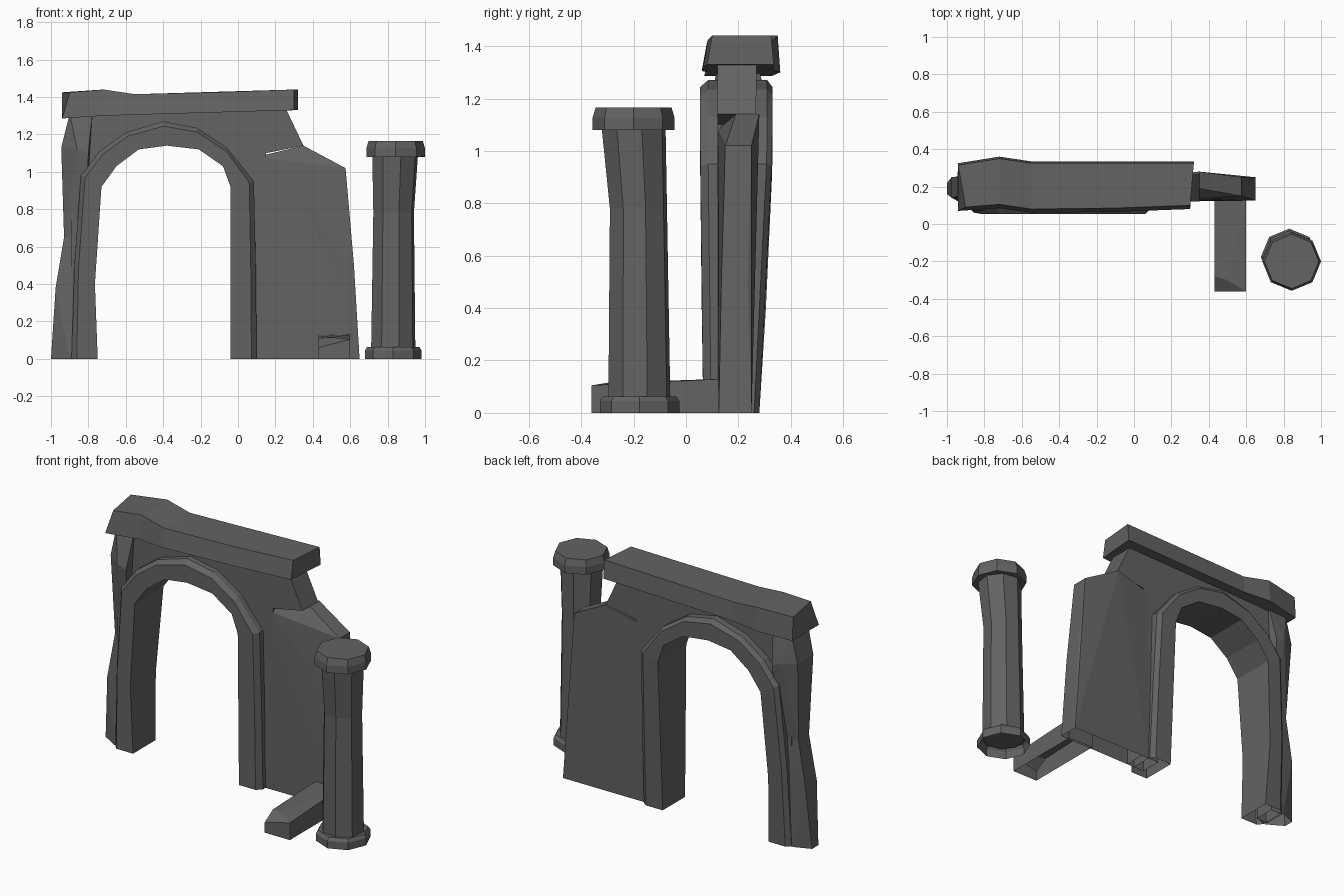
import bpy, bmesh
from math import cos, sin, pi, radians

cube = bpy.data.objects.get("Cube")
if cube:
    bpy.data.objects.remove(cube, do_unlink=True)

stone = bpy.data.materials.new("dark grey stone")
stone.use_nodes = True
GREY = (0.125, 0.125, 0.125, 1)
stone.diffuse_color = GREY
stone.node_tree.nodes["Principled BSDF"].inputs["Base Color"].default_value = GREY


def finish(name, bm):
    """Tidy the mesh, leave its underside open and add it to the scene."""
    bmesh.ops.recalc_face_normals(bm, faces=bm.faces)
    bmesh.ops.dissolve_limit(bm, angle_limit=radians(1), verts=bm.verts, edges=bm.edges)
    ground = [f for f in bm.faces if all(v.co.z < 0.001 for v in f.verts)]
    bmesh.ops.delete(bm, geom=ground, context='FACES_ONLY')
    mesh = bpy.data.meshes.new(name)
    bm.to_mesh(mesh)
    bm.free()
    mesh.materials.append(stone)
    obj = bpy.data.objects.new(name, mesh)
    bpy.context.collection.objects.link(obj)
    return obj


def hewn_block(name, pairs):
    """Convex block from (x, z, front y, back y) edges."""
    bm = bmesh.new()
    for x, z, front, back in pairs:
        for y in {front, back}:
            bm.verts.new((x, y, z))
    result = bmesh.ops.convex_hull(bm, input=bm.verts)
    loose = [v for v in result["geom_interior"] if isinstance(v, bmesh.types.BMVert)]
    bmesh.ops.delete(bm, geom=loose, context='VERTS')
    return finish(name, bm)


def loft(name, rings):
    """Skin a row of closed rings and cap both ends."""
    bm = bmesh.new()
    rows = [[bm.verts.new(p) for p in ring] for ring in rings]
    n = len(rows[0])
    for a, b in zip(rows, rows[1:]):
        for i in range(n):
            j = (i + 1) % n
            bm.faces.new((a[i], a[j], b[j], b[i]))
    bm.faces.new(rows[0])
    bm.faces.new(rows[-1][::-1])
    return finish(name, bm)


def octagon(x, y, z, r, turn=0):
    return [(x + r * cos(turn + i * pi / 4), y + r * sin(turn + i * pi / 4), z)
            for i in range(8)]


# Arch surround: inner and outer outlines, left foot to right foot
inner = [(-.75, 0), (-.765, .4), (-.73, .92), (-.65, 1.03), (-.53, 1.12), (-.38, 1.14),
         (-.21, 1.12), (-.08, 1.03), (-.04, .92), (-.04, .5), (-.04, 0)]
outer = [(-.89, 0), (-.875, .5), (-.84, .98), (-.74, 1.11), (-.6, 1.21), (-.4, 1.27),
         (-.22, 1.235), (-.06, 1.13), (.085, .95), (.095, .5), (.1, 0)]
rings = []
for (xi, zi), (xo, zo) in zip(inner, outer):
    rise = min(zo, 1)
    front, back = .066 - .012 * rise, .28 + .05 * rise
    xm, zm = xi + (xo - xi) * .8, zi + (zo - zi) * .8
    rings.append([(xi, front, zi), (xm, front, zm), (xo, front + .03, zo), (xo, .2, zo),
                  (xo, back - .02, zo), (xm, back, zm), (xi, back, zi)])
loft("arch_surround", rings)

# Wall panel around the arch, its opening hidden behind the surround
middle = [((a + c) / 2, (b + d) / 2) for (a, b), (c, d) in zip(inner, outer)]
outline = middle + [(.15, 0), (.15, 1.1), (.35, 1.14), (.25, 1.35),
                    (-.88, 1.32), (-.9, 1.1), (-.89, .6), (-.9, 0)]
bm = bmesh.new()
face = bm.faces.new([bm.verts.new((x, .12, z)) for x, z in outline])
sides = bmesh.ops.extrude_face_region(bm, geom=[face], use_keep_orig=True)["geom"]
for v in sides:
    if isinstance(v, bmesh.types.BMVert):
        v.co.y = .25 + .015 * v.co.z
finish("wall_panel", bm)

# Broken right end of the wall
hewn_block("broken_wall_end", [
    (.1, 0, .12, .25), (.65, 0, .125, .25), (.1, 1.08, .12, .265), (.3, .6, .12, .26),
    (.35, .87, .125, .265), (.62, .5, .135, .235), (.575, 1.02, .15, .25),
    (.35, 1.14, .19, .28)])

# Rough outer edge of the left pier
hewn_block("left_pier_lower", [
    (-.82, 0, .12, .25), (-.9, 0, .1, .26), (-1, 0, .16, .22), (-.975, .38, .14, .25),
    (-.93, .65, .15, .25), (-.82, .65, .12, .27)])
hewn_block("left_pier_upper", [
    (-.82, .65, .12, .27), (-.93, .65, .15, .25), (-.945, 1.13, .13, .28),
    (-.9, 1.31, .12, .28), (-.86, 1.12, .07, .32), (-.78, 1.31, .12, .28),
    (-.8, 1.1, .07, .32)])

# Worn lintel stone: x, bottom z, top z, front y, back y
stations = [(-.94, 1.285, 1.425, .07, .325), (-.72, 1.3, 1.44, .085, .36),
            (-.55, 1.305, 1.415, .06, .335), (-.1, 1.318, 1.425, .065, .335),
            (.3, 1.33, 1.44, .08, .335)]
loft("lintel", [[(x, f, lo), (x + .02 * (x > 0), b, lo), (x + .02 * (x > 0), b - .01, hi),
                 (x + (.04 if x < -.9 else 0), f + .02, hi)]
                for x, lo, hi, f, b in stations])

# Fallen beam at the foot of the wall
hewn_block("fallen_beam", [
    (.43, 0, -.36, .14), (.6, 0, -.36, .14), (.43, .06, -.36, -.36), (.6, .105, -.36, -.36),
    (.5, .115, -.3, -.3), (.43, .11, -.28, -.28), (.43, .125, .14, .14), (.6, .13, .14, .14)])

# Free-standing eight-sided column
loft("column_base", [octagon(.83, -.177, 0, .152), octagon(.83, -.177, .045, .152),
                     octagon(.83, -.177, .063, .14)])
loft("column_shaft", [octagon(.83, -.178, .05, .122, .25), octagon(.832, -.182, .78, .112, .25),
                      octagon(.84, -.2, 1.09, .126, .25)])
loft("column_capital", [octagon(.843, -.2, 1.08, .157), octagon(.843, -.2, 1.125, .157),
                        octagon(.843, -.2, 1.165, .145)])
